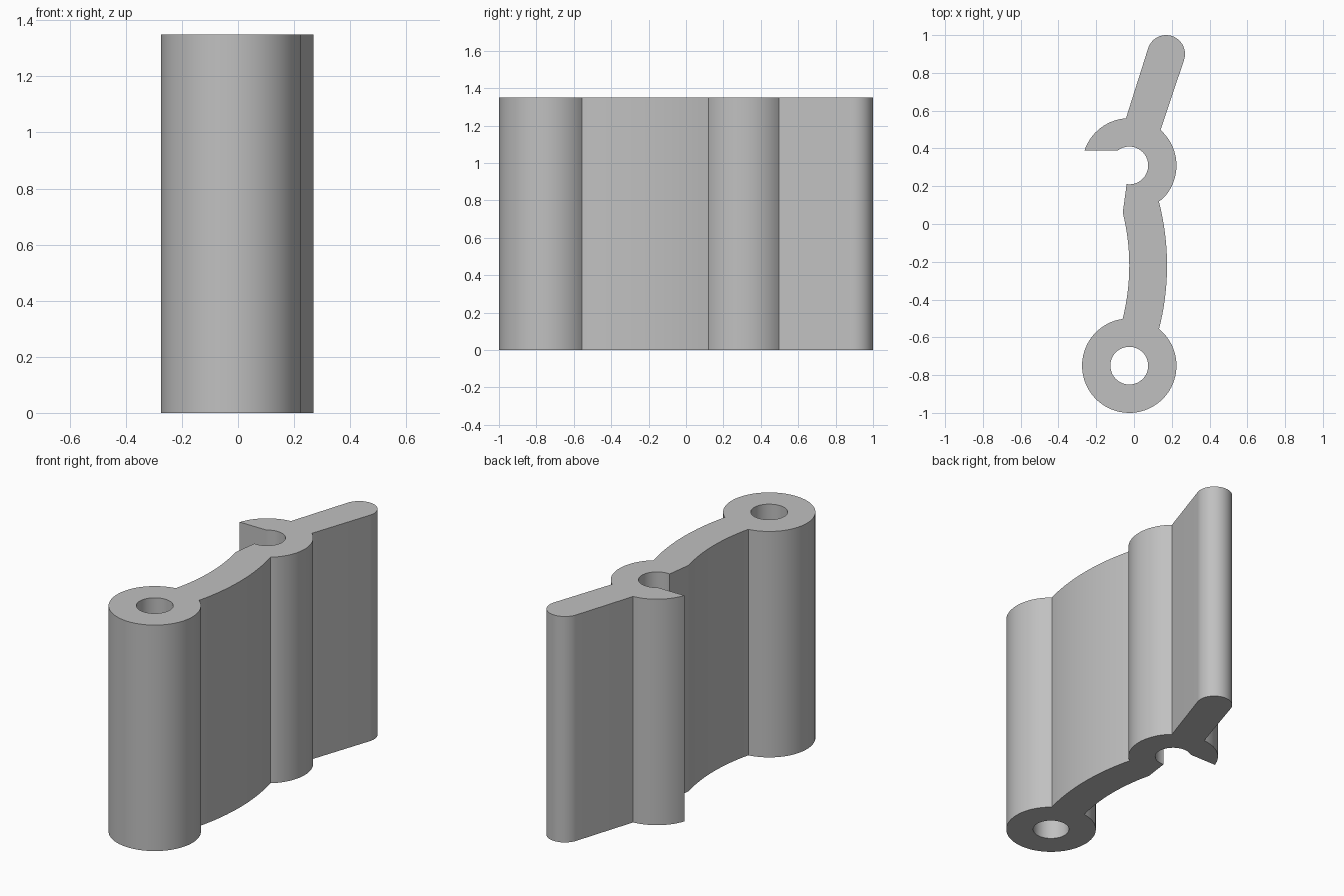
import bpy, bmesh
from math import sin, cos, radians, asin, degrees

cube = bpy.data.objects.get("Cube")
if cube:
    bpy.data.objects.remove(cube)

HEIGHT = 1.35
EYE = (-0.025, -0.75)     # closed eye centre
HOOK = (-0.025, 0.31)     # open hook centre
TIP = (0.17, 0.90)        # rounded lever end
BEND = (-1.18, -0.22)     # centre of the curved web
OUTER, BORE, TIP_R = 0.25, 0.10, 0.10
WEB_IN, WEB_OUT = 1.155, 1.355


def arc(centre, radius, start, end, steps):
    """Points along an arc, angles in degrees."""
    angles = [radians(start + (end - start) * i / steps) for i in range(steps + 1)]
    return [(centre[0] + radius * cos(a), centre[1] + radius * sin(a)) for a in angles]


out_angle = degrees(asin(0.34 / WEB_OUT))
in_angle = degrees(asin(0.28 / WEB_IN))

# Outline, counter-clockwise from the left of the eye
outline = arc(EYE, OUTER, 98, 411, 64)
outline += arc(BEND, WEB_OUT, -out_angle, out_angle, 16)[1:]
outline += arc(HOOK, OUTER, -50, 48.5, 20)[1:]
outline += arc(TIP, TIP_R, -18.2, 161.8, 28)
outline += arc(HOOK, OUTER, 94, 161.3, 14)
outline += arc(HOOK, BORE, 127, -98, 40)
outline += arc(BEND, WEB_IN, in_angle, -in_angle, 14)[:-1]
bore = arc(EYE, BORE, 0, 360, 48)[:-1]

# Fill the profile and extrude it
bm = bmesh.new()
edges = []
for loop in (outline, bore):
    verts = [bm.verts.new((x, y, 0)) for x, y in loop]
    edges += [bm.edges.new((v, verts[i - 1])) for i, v in enumerate(verts)]
bmesh.ops.triangle_fill(bm, edges=edges, use_beauty=True, normal=(0, 0, 1))
result = bmesh.ops.extrude_face_region(bm, geom=bm.faces[:], use_keep_orig=True)
top = [g for g in result["geom"] if isinstance(g, bmesh.types.BMVert)]
bmesh.ops.translate(bm, verts=top, vec=(0, 0, HEIGHT))
bmesh.ops.recalc_face_normals(bm, faces=bm.faces[:])
mesh = bpy.data.meshes.new("hinge_lever")
bm.to_mesh(mesh)
bm.free()

# Plain grey material
grey = bpy.data.materials.new("grey")
grey.use_nodes = True
colour = (0.53, 0.53, 0.53, 1)
grey.diffuse_color = colour
grey.node_tree.nodes["Principled BSDF"].inputs["Base Color"].default_value = colour
mesh.materials.append(grey)

lever = bpy.data.objects.new("hinge_lever", mesh)
bpy.context.collection.objects.link(lever)
bpy.ops.object.select_all(action="DESELECT")
lever.select_set(True)
bpy.context.view_layer.objects.active = lever
bpy.ops.object.shade_smooth_by_angle(angle=radians(18))
